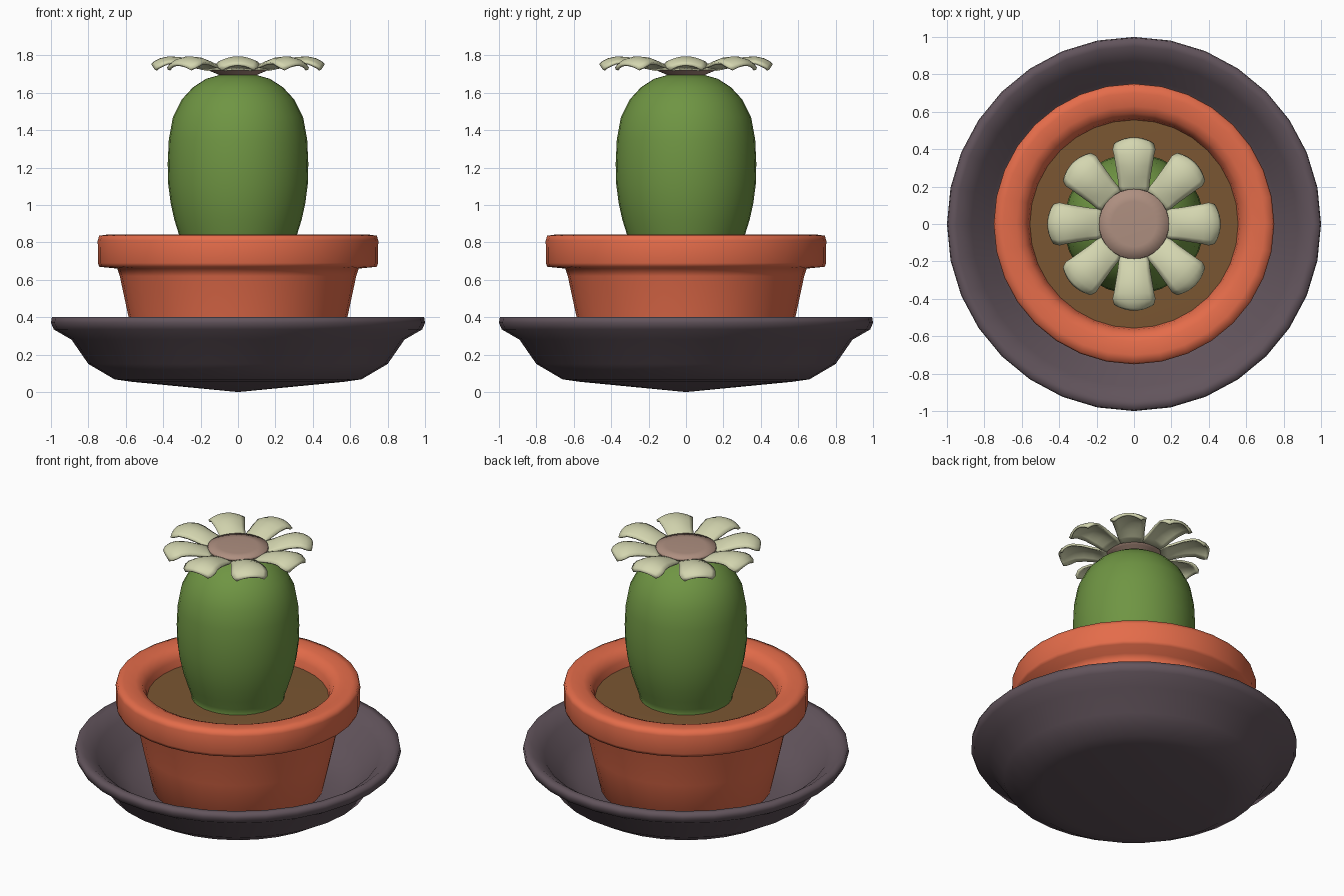
import bpy, bmesh, math

if "Cube" in bpy.data.objects:
    bpy.data.objects.remove(bpy.data.objects["Cube"])

SIDES = 32


def material(name, rgb):
    """Flat colour from 0-255 sRGB values."""
    lin = [((c / 255 + 0.055) / 1.055) ** 2.4 for c in rgb]
    m = bpy.data.materials.new(name)
    m.diffuse_color = (*lin, 1)
    m.use_nodes = True
    m.node_tree.nodes["Principled BSDF"].inputs["Base Color"].default_value = m.diffuse_color
    return m


PLUM = material("dark plum", (98, 84, 92))
TERRACOTTA = material("terracotta", (228, 108, 74))
SOIL = material("soil brown", (122, 86, 50))
GREEN = material("cactus green", (111, 149, 67))
CREAM = material("pale petal", (212, 214, 176))
PINK = material("dusty pink", (174, 143, 128))


def finish(bm, name, mat):
    bmesh.ops.recalc_face_normals(bm, faces=bm.faces)
    me = bpy.data.meshes.new(name)
    bm.to_mesh(me)
    bm.free()
    me.materials.append(mat)
    for p in me.polygons:
        p.use_smooth = True
    ob = bpy.data.objects.new(name, me)
    bpy.context.collection.objects.link(ob)
    return ob


def lathe(name, profile, mat, sides=SIDES):
    """Revolve an (r, z) profile around z; r = 0 points become poles."""
    bm = bmesh.new()
    rings = []
    for r, z in profile:
        n = 1 if r == 0 else sides
        rings.append([bm.verts.new((r * math.cos(2 * math.pi * i / sides),
                                    r * math.sin(2 * math.pi * i / sides), z))
                      for i in range(n)])
    for a, b in zip(rings, rings[1:]):
        for i in range(sides):
            quad = []
            for v in (a[i % len(a)], a[(i + 1) % len(a)],
                      b[(i + 1) % len(b)], b[i % len(b)]):
                if v not in quad:
                    quad.append(v)
            bm.faces.new(quad)
    return finish(bm, name, mat)


# Saucer: shallow dish with a slightly pointed underside
lathe("saucer", [(0, 0), (0.57, 0.055), (0.66, 0.068), (0.80, 0.15),
                 (0.89, 0.28), (0.985, 0.335), (1.0, 0.37), (0.995, 0.40),
                 (0.95, 0.40), (0.87, 0.345), (0.77, 0.22), (0.65, 0.135),
                 (0.50, 0.11), (0, 0.10)], PLUM)

# Pot: tapered body with a thick overhanging rim
lathe("pot", [(0, 0.105), (0.50, 0.105), (0.525, 0.13), (0.585, 0.40),
              (0.632, 0.62), (0.645, 0.66), (0.742, 0.67), (0.749, 0.69),
              (0.75, 0.81), (0.742, 0.836), (0.70, 0.842), (0.63, 0.838),
              (0.59, 0.82), (0.565, 0.78), (0.55, 0.70)], TERRACOTTA)

# Soil
lathe("soil", [(0.56, 0.735), (0.30, 0.74), (0, 0.74)], SOIL)

# Cactus body
lathe("cactus", [(0.295, 0.71), (0.285, 0.745), (0.295, 0.78), (0.315, 0.84),
                 (0.34, 0.92), (0.36, 1.01), (0.373, 1.11), (0.376, 1.22),
                 (0.37, 1.35), (0.348, 1.47), (0.30, 1.565), (0.24, 1.63),
                 (0.17, 1.675), (0.10, 1.695), (0, 1.70)], GREEN)

# Flower centre: short flared cup with a flat top
lathe("flower_centre", [(0.08, 1.68), (0.11, 1.70), (0.15, 1.716),
                        (0.188, 1.738), (0.185, 1.752), (0.12, 1.757),
                        (0, 1.757)], PINK)

# Petals: (distance from centre, half width, height), arched across the width
STATIONS = [(0.16, 0.070, 1.735), (0.20, 0.082, 1.753), (0.25, 0.088, 1.775),
            (0.31, 0.098, 1.791), (0.37, 0.108, 1.795), (0.42, 0.115, 1.784),
            (0.452, 0.106, 1.766), (0.464, 0.085, 1.752)]
STEPS = 8
bm = bmesh.new()
for k in range(8):
    ang = k * math.pi / 4
    c, s = math.cos(ang), math.sin(ang)
    rows = []
    for r, w, z in STATIONS:
        row = []
        for j in range(STEPS + 1):
            t = 2 * j / STEPS - 1
            droop = 0.03 * t * t * min(1, (r - 0.14) / 0.12)
            rr = r - 0.02 * t * t * (r > 0.4)
            x, y = rr, w * t
            row.append(bm.verts.new((x * c - y * s, x * s + y * c, z - droop)))
        rows.append(row)
    for a, b in zip(rows, rows[1:]):
        for j in range(STEPS):
            bm.faces.new((a[j], b[j], b[j + 1], a[j + 1]))
petals = finish(bm, "petals", CREAM)
if petals.data.polygons[0].normal.z < 0:
    petals.data.flip_normals()
mod = petals.modifiers.new("thickness", "SOLIDIFY")
mod.thickness = 0.014
mod.offset = -1
